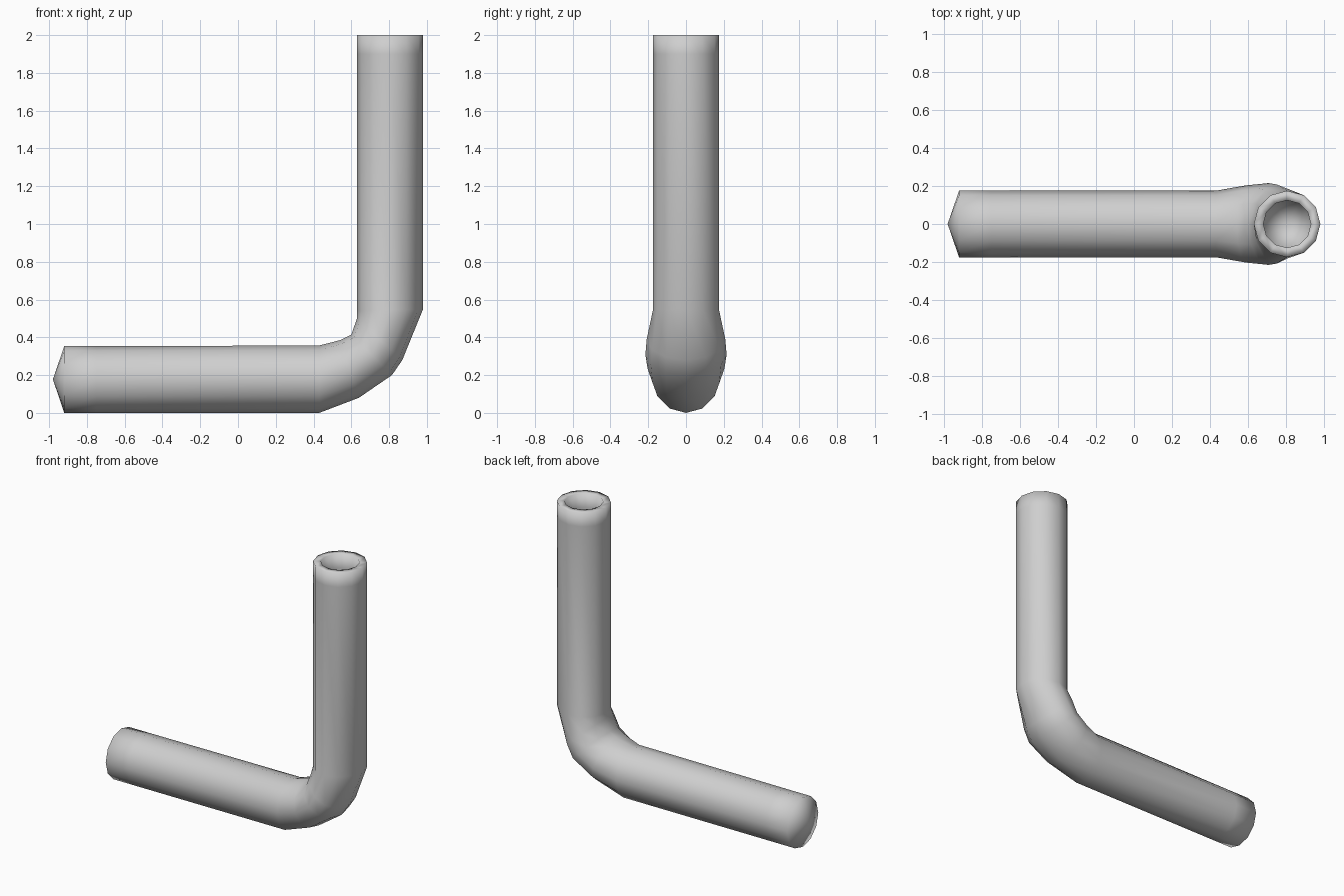
import bpy, bmesh
from math import sin, cos, pi
from mathutils import Vector

cube = bpy.data.objects.get("Cube")
if cube:
    bpy.data.objects.remove(cube, do_unlink=True)

SIDES = 12
R = 0.175
BORE = 0.125

grey = bpy.data.materials.new("light grey")
grey.use_nodes = True
colour = (0.62, 0.62, 0.62, 1)
grey.diffuse_color = colour
grey.node_tree.nodes["Principled BSDF"].inputs["Base Color"].default_value = colour

bm = bmesh.new()


def ring(inner, outer, width):
    """Oval ring between an inside-of-bend point and an outside-of-bend point (x, z)."""
    a, b = Vector((inner[0], 0, inner[1])), Vector((outer[0], 0, outer[1]))
    mid, half = (a + b) / 2, (a - b) / 2
    side = Vector((0, width, 0))
    return [bm.verts.new(mid + half * cos(t) + side * sin(t))
            for t in (2 * pi * i / SIDES for i in range(SIDES))]


def upright(z, r):
    return ring((0.805 - r, z), (0.805 + r, z), r)


def close(loop, tip):
    point = bm.verts.new(tip)
    for i in range(SIDES):
        bm.faces.new((loop[i], loop[(i + 1) % SIDES], point))


# Outer wall: level arm, swollen bend, upright arm; then the rim and bore
rings = [
    ring((-0.92, 0.353), (-0.92, 0), R),
    ring((-0.75, 0.353), (-0.75, 0), R),
    ring((0.43, 0.357), (0.43, 0), R),
    ring((0.54, 0.385), (0.64, 0.08), 0.203),
    ring((0.60, 0.415), (0.815, 0.20), 0.215),
    ring((0.63, 0.50), (0.87, 0.28), 0.208),
    ring((0.63, 0.54), (0.98, 0.55), R),
    upright(1.9, R), upright(2, R),
    upright(2, BORE), upright(1.9, BORE), upright(0.6, BORE),
]
for lower, upper in zip(rings, rings[1:]):
    for i in range(SIDES):
        j = (i + 1) % SIDES
        bm.faces.new((lower[i], lower[j], upper[j], upper[i]))

# Pointed end cap and the floor of the bore
close(rings[0], (-0.98, 0, 0.178))
close(rings[-1], (0.805, 0, 0.5))

bmesh.ops.recalc_face_normals(bm, faces=bm.faces)
for face in bm.faces:
    face.smooth = True

mesh = bpy.data.meshes.new("bent_pipe")
bm.to_mesh(mesh)
bm.free()
mesh.materials.append(grey)
pipe = bpy.data.objects.new("bent_pipe", mesh)
bpy.context.scene.collection.objects.link(pipe)
